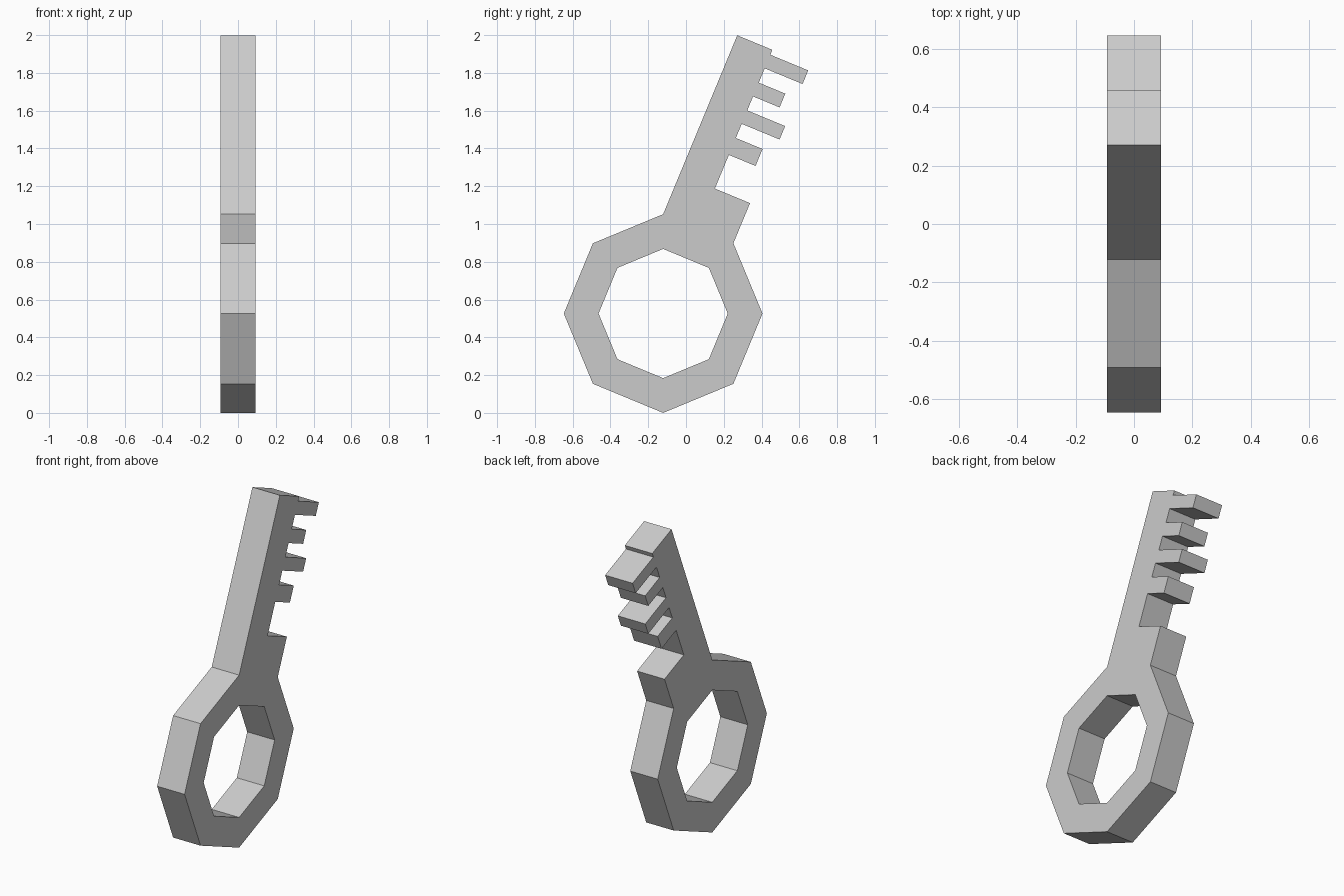
import bpy, bmesh
from math import sin, cos, pi, radians
from mathutils import Matrix

if "Cube" in bpy.data.objects:
    bpy.data.objects.remove(bpy.data.objects["Cube"])

THICK = 0.185
OUTER_R, INNER_R = 0.526, 0.342
TILT = radians(22.5)
CENTRE = (0, -0.121, 0.526)


def octagon(radius):
    # flat-topped, clockwise from the lower end of the upper-right side
    return [(radius * sin(pi / 8 + i * pi / 4), radius * cos(pi / 8 + i * pi / 4))
            for i in range(8)]


def add_loop(bm, points):
    verts = [bm.verts.new((0, u, v)) for u, v in points]
    return [bm.edges.new((a, b)) for a, b in zip(verts, verts[1:] + verts[:1])]


# Bow outline, ending at its upper-left corner
bow = octagon(OUTER_R)
half = bow[0][0]

# Shaft up the left side, teeth down its right edge, then the collar
blade = [(-half, 1.511), (0, 1.511)]
teeth = [(1.405, 1.483, 0.217), (1.244, 1.323, 0.152),
         (1.087, 1.164, 0.217), (0.909, 1.006, 0.153)]
for low, high, length in teeth:
    blade += [(0, high), (length, high), (length, low), (0, low)]
blade += [(0, 0.716), (half, 0.716)]

# Fill the outline around the bow hole and give it thickness
bm = bmesh.new()
edges = add_loop(bm, bow + blade) + add_loop(bm, octagon(INNER_R))
bmesh.ops.triangle_fill(bm, edges=edges, use_beauty=True, normal=(1, 0, 0))
ext = bmesh.ops.extrude_face_region(bm, geom=bm.faces[:], use_keep_orig=True)
top = [g for g in ext["geom"] if isinstance(g, bmesh.types.BMVert)]
bmesh.ops.translate(bm, verts=top, vec=(THICK, 0, 0))
bmesh.ops.translate(bm, verts=bm.verts[:], vec=(-THICK / 2, 0, 0))

# Lean the key and stand it on the ground
bmesh.ops.transform(bm, verts=bm.verts[:],
                    matrix=Matrix.Translation(CENTRE) @ Matrix.Rotation(-TILT, 4, 'X'))
bmesh.ops.recalc_face_normals(bm, faces=bm.faces[:])

mesh = bpy.data.meshes.new("key")
bm.to_mesh(mesh)
bm.free()
bpy.context.collection.objects.link(bpy.data.objects.new("key", mesh))
